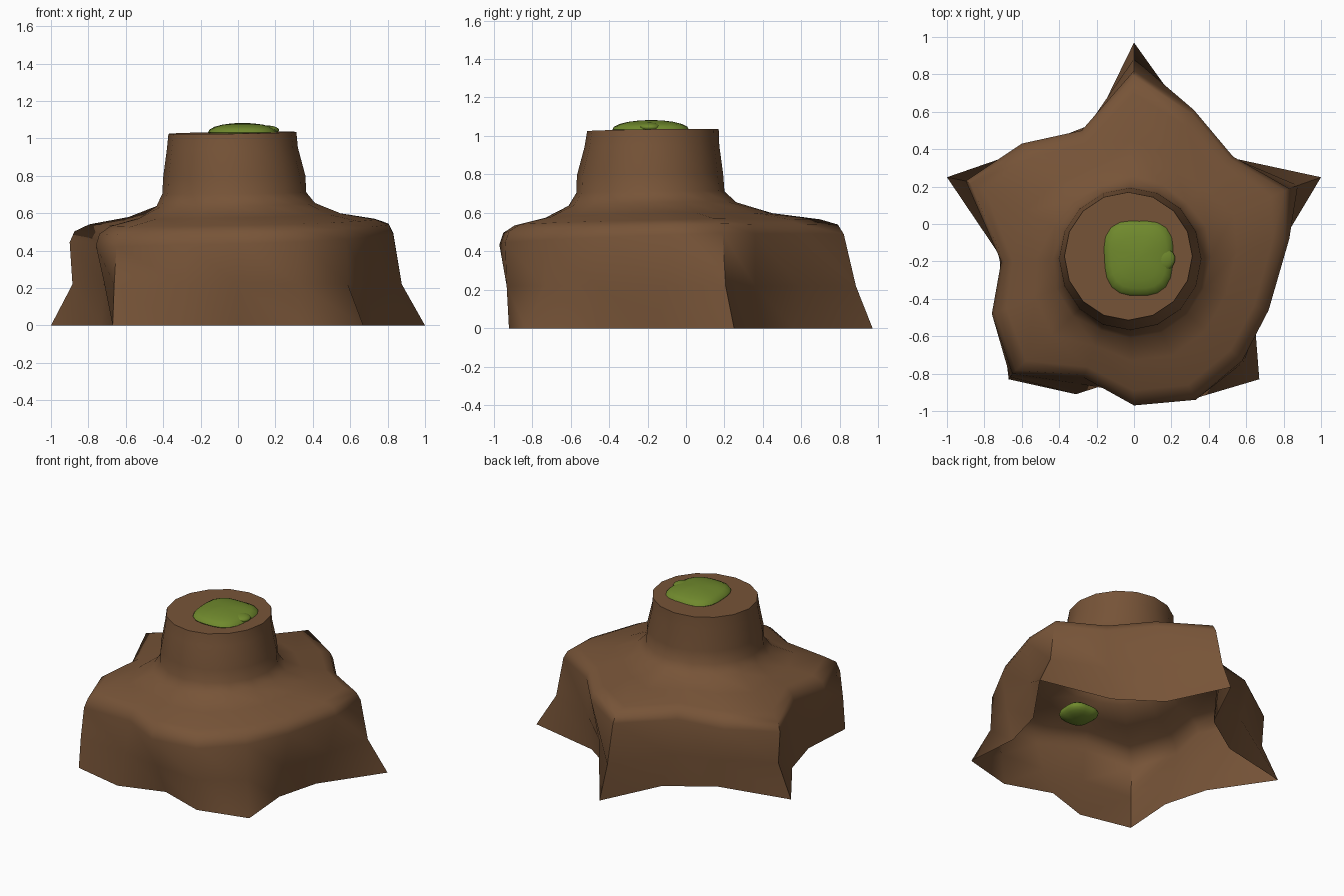
import bpy, bmesh, math
from mathutils import Vector

if "Cube" in bpy.data.objects:
    bpy.data.objects.remove(bpy.data.objects["Cube"])


def material(name, rgb):
    m = bpy.data.materials.new(name)
    m.diffuse_color = (*rgb, 1)
    m.use_nodes = True
    m.node_tree.nodes["Principled BSDF"].inputs["Base Color"].default_value = m.diffuse_color
    return m


bark = material("bark brown", (0.183, 0.088, 0.039))
green = material("moss green", (0.16, 0.25, 0.026))


def finish(bm, name, mat, angle):
    bmesh.ops.recalc_face_normals(bm, faces=bm.faces)
    me = bpy.data.meshes.new(name)
    bm.to_mesh(me)
    bm.free()
    ob = bpy.data.objects.new(name, me)
    bpy.context.collection.objects.link(ob)
    me.materials.append(mat)
    bpy.ops.object.select_all(action='DESELECT')
    ob.select_set(True)
    bpy.context.view_layer.objects.active = ob
    bpy.ops.object.shade_smooth_by_angle(angle=math.radians(angle))
    return ob


# Star-shaped foot outline and the rounder shoulder outline, clockwise from the back
foot = [(0, .97), (.2, .56), (.49, .36), (1, .25), (.72, -.15), (.64, -.45),
        (.67, -.83), (.32, -.92), (0, -.81), (-.31, -.91), (-.67, -.83), (-.645, -.455),
        (-.73, -.15), (-1, .25), (-.5, .36), (-.2, .56)]
shoulder = [(0, .82), (.32, .61), (.53, .36), (.83, .19), (.83, -.08), (.72, -.46),
            (.58, -.73), (.33, -.94), (0, -.97), (-.27, -.82), (-.65, -.80), (-.76, -.48),
            (-.71, -.2), (-.90, .23), (-.6, .43), (-.28, .50)]
N = len(foot)
foot = [Vector(p) for p in foot]
shoulder = [Vector(p) for p in shoulder]


def circle(r, cx=-.02, cy=-.18):
    return [Vector((cx + r * math.sin(2 * math.pi * i / N),
                    cy + r * math.cos(2 * math.pi * i / N))) for i in range(N)]


def blend(a, b, t):
    return [p.lerp(q, t) for p, q in zip(a, b)]


# Waist of the foot: the root tips pull in faster than the hollows between them
pull = {0: .58, 3: .73, 6: .92, 10: .4, 13: 1.15}
waist = [foot[i].lerp(shoulder[i], pull.get(i, .6)) for i in range(N)]

# Ring stack: outline, height, amount of slope toward the back right
neck = circle(.385, -.02, -.185)
rings = [
    (foot, 0, 0),
    (waist, .22, 0),
    (shoulder, .465, .03),
    (blend(shoulder, neck, .05), .52, .025),
    (blend(shoulder, neck, .2), .553, .02),
    (blend(shoulder, neck, .6), .59, .02),
    (blend(shoulder, neck, .9), .65, .02),
    (neck, .71, .01),
    (circle(.38, -.02, -.187), .80, .01),
    (circle(.35, -.03, -.177), .95, .01),
    (circle(.342, -.03, -.172), 1.033, .015),
]
bm = bmesh.new()
loops = [[bm.verts.new((p.x, p.y, z + k * (p.x + p.y))) for p in pts] for pts, z, k in rings]
for a, b in zip(loops, loops[1:]):
    for i in range(N):
        j = (i + 1) % N
        bm.faces.new((a[i], a[j], b[j], b[i]))
bm.faces.new(loops[-1])  # cut top, underside stays open
finish(bm, "stump", bark, 68)


def moss(name, loc, size, square=.06):
    bm = bmesh.new()
    bmesh.ops.create_uvsphere(bm, u_segments=24, v_segments=10, radius=1)
    for v in bm.verts:
        a = math.atan2(v.co.y, v.co.x)
        w = 1 - square * math.cos(4 * a) + .02 * math.sin(3 * a)
        v.co = Vector((v.co.x * size[0] * w, v.co.y * size[1] * w, v.co.z * size[2])) + Vector(loc)
    finish(bm, name, green, 60)


# Moss on the cut top, with a small lobe, and a tuft in the hollow
moss("moss_pad", (.025, -.18, 1.033), (.195, .212, .05))
moss("moss_lobe", (.145, -.19, 1.045), (.075, .065, .025), 0)
moss("moss_tuft", (.03, -.52, .45), (.12, .12, .05))
